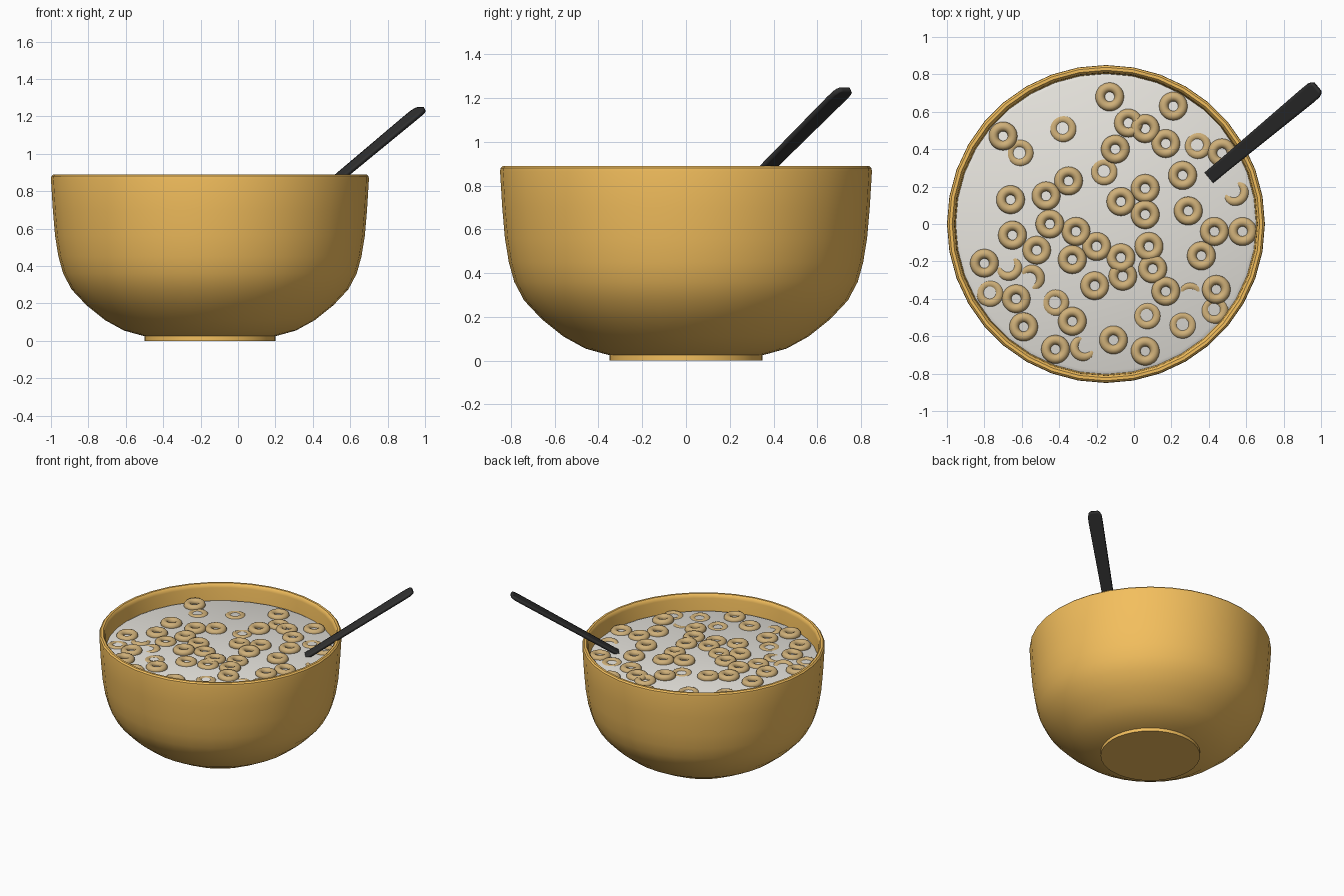
import bpy, math, random
from mathutils import Vector, Matrix

if "Cube" in bpy.data.objects:
    bpy.data.objects.remove(bpy.data.objects["Cube"])

random.seed(4)
CX = -0.15          # bowl centre in x
MILK_Z = 0.77


def material(name, r, g, b):
    m = bpy.data.materials.new(name)
    m.diffuse_color = (r, g, b, 1)
    m.use_nodes = True
    m.node_tree.nodes["Principled BSDF"].inputs["Base Color"].default_value = m.diffuse_color
    return m


def make_object(name, verts, faces, mat, angle=35):
    me = bpy.data.meshes.new(name)
    me.from_pydata(verts, [], faces)
    me.materials.append(mat)
    me.shade_smooth()
    me.set_sharp_from_angle(angle=math.radians(angle))
    ob = bpy.data.objects.new(name, me)
    bpy.context.collection.objects.link(ob)
    return ob


def lathe(name, profile, mat, n=36):
    """Revolve (radius, z) points; both ends are capped with a flat disc."""
    verts = [(CX + r * math.cos(2 * math.pi * i / n), r * math.sin(2 * math.pi * i / n), z)
             for r, z in profile for i in range(n)]
    faces = [(k * n + i, k * n + (i + 1) % n, (k + 1) * n + (i + 1) % n, (k + 1) * n + i)
             for k in range(len(profile) - 1) for i in range(n)]
    faces.append(tuple(reversed(range(n))))
    faces.append(tuple(range((len(profile) - 1) * n, len(profile) * n)))
    return make_object(name, verts, faces, mat)


orange = material("bowl_orange", 0.9, 0.52, 0.11)
white = material("milk_white", 0.8, 0.78, 0.73)
tan = material("cereal_tan", 0.62, 0.43, 0.19)
black = material("spoon_black", 0.03, 0.03, 0.03)

# Bowl: foot, outer wall, rounded rim, inner wall, inner floor
lathe("bowl", [
    (0.35, 0), (0.35, 0.025), (0.37, 0.03), (0.46, 0.055), (0.56, 0.11), (0.66, 0.19),
    (0.74, 0.275), (0.785, 0.36), (0.81, 0.45), (0.828, 0.56), (0.84, 0.7), (0.85, 0.865),
    (0.848, 0.88), (0.838, 0.89), (0.822, 0.89), (0.812, 0.88), (0.808, 0.86), (0.8, 0.7),
    (0.785, 0.55), (0.765, 0.44), (0.735, 0.36), (0.68, 0.27), (0.6, 0.19), (0.5, 0.125),
    (0.36, 0.08)], orange)

# Milk: thin disc with a softened edge
lathe("milk", [(0.78, MILK_Z - 0.02), (0.803, MILK_Z - 0.008), (0.785, MILK_Z)], white)

# Spoon: (distance from tip, half width, dip) stations swept down into the milk
tip, entry = Vector((0.98, 0.73, 1.24)), Vector((0.41, 0.255, 0.765))
along = (entry - tip).normalized()
side = Vector((along.y, -along.x, 0)).normalized()
down = side.cross(along)
if down.z > 0:
    down = -down
stations = [(0, 0.028, 0), (0.012, 0.04, 0), (0.035, 0.048, 0), (0.08, 0.049, 0),
            (0.87, 0.036, 0), (1.2, 0.03, 0), (1.25, 0.05, 0.02), (1.31, 0.09, 0.05),
            (1.4, 0.115, 0.07), (1.5, 0.105, 0.06), (1.56, 0.075, 0.035), (1.59, 0.03, 0.01)]
U = 7
verts = []
for t, w, dip in stations:
    for j in range(U):
        u = 2 * j / (U - 1) - 1
        verts.append(tip + along * t + side * (w * u) + down * (dip * (1 - u * u)))
faces = [(k * U + j, k * U + j + 1, (k + 1) * U + j + 1, (k + 1) * U + j)
         for k in range(len(stations) - 1) for j in range(U - 1)]
spoon = make_object("spoon", verts, faces, black)
solid = spoon.modifiers.new("thickness", "SOLIDIFY")
solid.thickness = 0.022
solid.offset = 0

# Cereal rings, positions in hundredths of a unit
floating = [(-13, 68), (21, 63), (-70, 47), (-3, 54), (17, 43), (-10, 40), (26, 26), (-35, 23),
            (-47, 15), (-66, 13), (6, 19), (-7, 12), (6, 5), (-45, 0), (-65, -6), (43, -4),
            (58, -4), (36, -17), (-33, -19), (-20, -12), (-7, -18), (8, -12), (-6, -28),
            (10, -24), (-21, -33), (17, -36), (44, -35), (-80, -21), (-63, -40), (-59, -55),
            (-33, -52), (-42, -67), (-11, -62), (6, -68), (29, 7), (-52, -14), (-31, -4),
            (6, 51), (47, 38)]
sunken = [(-38, 51), (-61, 38), (34, 42), (-16, 28), (7, -49), (26, -54), (43, -46),
          (-77, -37), (-42, -42)]
# Tilted rings: x, y, direction in degrees of the side under the milk
tilted = [(54, 17, 135), (-67, -23, 120), (-55, -29, 215), (-27, -66, 40), (30, -38, 270)]

R, r, NU, NV = 0.051, 0.0255, 28, 14
ring_verts = [Vector(((R + r * math.cos(b)) * math.cos(a), (R + r * math.cos(b)) * math.sin(a),
                      r * math.sin(b)))
              for a in [2 * math.pi * i / NU for i in range(NU)]
              for b in [2 * math.pi * j / NV for j in range(NV)]]
ring_faces = [(i * NV + j, (i + 1) % NU * NV + j, (i + 1) % NU * NV + (j + 1) % NV,
               i * NV + (j + 1) % NV) for i in range(NU) for j in range(NV)]
ring = make_object("cereal_ring", ring_verts, ring_faces, tan, 180)
ring_mesh = ring.data
bpy.data.objects.remove(ring)


def add_ring(x, y, z, tilt, direction):
    ob = bpy.data.objects.new("cereal_ring", ring_mesh)
    d = math.radians(direction)
    axis = Vector((-math.sin(d), math.cos(d), 0))
    ob.matrix_world = (Matrix.Translation((x / 100, y / 100, MILK_Z + z))
                       @ Matrix.Rotation(math.radians(tilt), 4, axis))
    bpy.context.collection.objects.link(ob)


for x, y in floating:
    add_ring(x, y, random.uniform(-0.004, 0.008), random.uniform(0, 5), random.uniform(0, 360))
for x, y in sunken:
    add_ring(x, y, -0.017, 4, random.uniform(90, 180))
for x, y, direction in tilted:
    add_ring(x, y, -0.02 if direction != 270 else -0.03, 13, direction)
